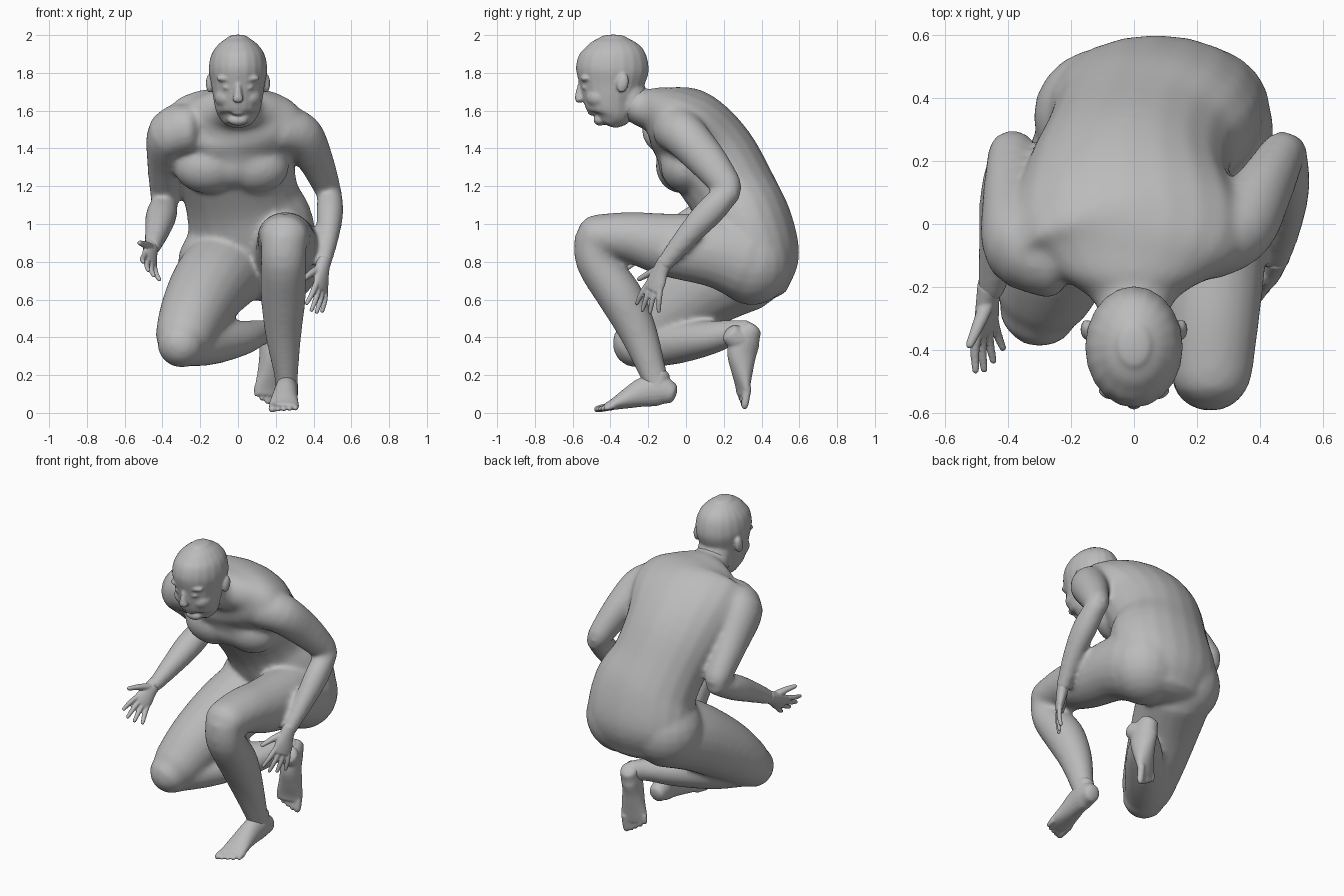
import bpy, bmesh, math
from mathutils import Vector, Matrix

cube = bpy.data.objects.get("Cube")
if cube:
    bpy.data.objects.remove(cube, do_unlink=True)

skin = bpy.data.materials.new("plain grey")
skin.use_nodes = True
GREY = (0.5, 0.5, 0.5, 1)
skin.diffuse_color = GREY
skin.node_tree.nodes["Principled BSDF"].inputs["Base Color"].default_value = GREY
SIDES = 20
STEPS = 4


def spline(a, b, c, d, t):
    """Catmull-Rom blend of four rows."""
    return [0.5 * (2 * q + (r - p) * t + (2 * p - 5 * q + 4 * r - s) * t * t
                   + (3 * q - p - 3 * r + s) * t ** 3)
            for p, q, r, s in zip(a, b, c, d)]


def loft(bm, rows, side=(1, 0, 0), cap=0.5):
    """Closed elliptical tube; each row is x, y, z, half width, half depth."""
    fine = []
    for i in range(len(rows) - 1):
        before, after = rows[max(i - 1, 0)], rows[min(i + 2, len(rows) - 1)]
        fine += [spline(before, rows[i], rows[i + 1], after, k / STEPS) for k in range(STEPS)]
    fine.append(list(rows[-1]))

    # rounded ends
    def end(row, inner):
        out = (Vector(row[:3]) - Vector(inner[:3])).normalized()
        reach = min(row[3:]) * cap
        return [[*(Vector(row[:3]) + out * reach * math.sin(a)),
                 row[3] * math.cos(a), row[4] * math.cos(a)] for a in (0.5, 1.0, 1.4)]
    fine = end(fine[0], fine[1])[::-1] + fine + end(fine[-1], fine[-2])

    rings = []
    for i, row in enumerate(fine):
        tangent = Vector(fine[min(i + 1, len(fine) - 1)][:3]) - Vector(fine[max(i - 1, 0)][:3])
        tangent.normalize()
        u = Vector(side)
        u = (u - tangent * u.dot(tangent)).normalized()
        v = tangent.cross(u)
        ring = []
        for k in range(SIDES):
            a = math.tau * k / SIDES
            ring.append(bm.verts.new(Vector(row[:3]) + u * row[3] * math.cos(a) + v * row[4] * math.sin(a)))
        rings.append(ring)
    for low, high in zip(rings, rings[1:]):
        for k in range(SIDES):
            n = (k + 1) % SIDES
            bm.faces.new((low[k], low[n], high[n], high[k]))
    bm.faces.new(rings[0][::-1])
    bm.faces.new(rings[-1])


def ball(bm, centre, size, tilt=0):
    matrix = Matrix.Translation(centre) @ Matrix.Rotation(tilt, 4, "X") @ Matrix.Diagonal((*size, 1))
    bmesh.ops.create_uvsphere(bm, u_segments=20, v_segments=12, radius=1, matrix=matrix)


def fuse(name, bm, voxel, relax):
    """Merge the overlapping volumes of a part into one smooth skin."""
    bmesh.ops.recalc_face_normals(bm, faces=bm.faces)
    mesh = bpy.data.meshes.new(name)
    bm.to_mesh(mesh)
    bm.free()
    mesh.materials.append(skin)
    obj = bpy.data.objects.new(name, mesh)
    bpy.context.collection.objects.link(obj)
    remesh = obj.modifiers.new("merge", "REMESH")
    remesh.mode = "VOXEL"
    remesh.voxel_size = voxel
    remesh.use_smooth_shade = True
    smooth = obj.modifiers.new("relax", "SMOOTH")
    smooth.factor = 0.5
    smooth.iterations = relax
    mesh.shade_smooth()


# torso, from the seat up to the neck
body = bmesh.new()
loft(body, [(.07, .4, .67, .25, .15), (.07, .385, .8, .34, .22), (.065, .33, .98, .34, .24),
            (.02, .26, 1.14, .305, .235), (-.02, .14, 1.34, .325, .245), (-.02, .015, 1.49, .37, .23),
            (0, -.08, 1.56, .36, .19), (0, -.16, 1.6, .25, .13), (0, -.24, 1.62, .13, .1),
            (0, -.34, 1.68, .1, .1)])
# chest, seat and hips
ball(body, (-.16, -.03, 1.3), (.18, .13, .14), .4)
ball(body, (.09, -.005, 1.3), (.18, .13, .14), .4)
ball(body, (-.035, -.02, 1.31), (.16, .125, .13), .4)
ball(body, (-.09, .34, .79), (.23, .22, .23))
ball(body, (.21, .35, .8), (.225, .215, .23))

# left arm, bent with the hand hanging in front
loft(body, [(.22, -.06, 1.51, .12, .13), (.33, -.01, 1.47, .12, .12), (.41, .11, 1.34, .094, .105),
            (.47, .22, 1.2, .072, .08), (.485, .25, 1.17, .06, .06)])
loft(body, [(.485, .24, 1.18, .062, .062), (.487, .13, 1.07, .072, .078), (.477, .01, .94, .06, .064),
            (.45, -.12, .78, .042, .044)])
# right arm, reaching forward
loft(body, [(-.25, -.11, 1.5, .13, .13), (-.36, -.07, 1.48, .12, .14), (-.385, .08, 1.32, .096, .105),
            (-.385, .215, 1.16, .08, .08), (-.385, .25, 1.12, .068, .06)])
loft(body, [(-.385, .25, 1.12, .065, .065), (-.405, .1, 1.05, .083, .08), (-.425, -.05, .97, .068, .068),
            (-.455, -.22, .87, .043, .043)])
# left leg, knee raised
loft(body, [(.24, .3, .82, .205, .22), (.26, .15, .86, .178, .195), (.26, -.1, .89, .16, .168),
            (.25, -.3, .93, .148, .135), (.245, -.48, .935, .13, .115)], cap=.85)
loft(body, [(.245, -.48, .93, .122, .11), (.24, -.475, .8, .12, .108), (.24, -.35, .62, .12, .12),
            (.24, -.25, .42, .097, .1), (.255, -.17, .2, .064, .072), (.26, -.13, .1, .062, .07)])
# right leg, kneeling
loft(body, [(-.07, .31, .76, .225, .225), (-.15, .13, .67, .21, .21), (-.23, -.07, .53, .185, .185),
            (-.285, -.22, .4, .155, .15), (-.3, -.265, .365, .13, .13)], cap=.95)
loft(body, [(-.28, -.25, .355, .105, .11), (-.15, -.08, .365, .12, .112), (.01, .11, .395, .108, .093),
            (.12, .25, .425, .068, .068), (.18, .33, .43, .056, .062)])
fuse("body", body, .014, 14)

# head with face and ears
head = bmesh.new()
loft(head, [(0, -.41, 1.54, .078, .065), (0, -.395, 1.585, .112, .118), (0, -.4, 1.66, .13, .145),
            (0, -.395, 1.74, .142, .173), (0, -.39, 1.82, .155, .193), (0, -.385, 1.9, .14, .175),
            (0, -.385, 1.955, .1, .128), (0, -.385, 1.985, .058, .075)], cap=.3)
loft(head, [(0, -.27, 1.62, .11, .09), (0, -.33, 1.74, .105, .1)])
loft(head, [(0, -.55, 1.74, .016, .022), (0, -.56, 1.69, .022, .026), (0, -.565, 1.66, .03, .024)],
     cap=.8)
ball(head, (0, -.5, 1.612), (.045, .028, .016))
ball(head, (0, -.494, 1.588), (.038, .026, .014))
ball(head, (0, -.455, 1.55), (.055, .035, .03))
for s in (-1, 1):
    ball(head, (s * .055, -.53, 1.77), (.06, .03, .02))
    ball(head, (s * .052, -.53, 1.722), (.03, .022, .014))
    ball(head, (s * .06, -.455, 1.67), (.065, .075, .06))
    ball(head, (s * .15, -.335, 1.745), (.02, .032, .052), -.2)
fuse("head", head, .007, 8)


def hand(name, wrist, forward, thumbward, curl):
    wrist, f = Vector(wrist), Vector(forward).normalized()
    u = Vector(thumbward)
    u = (u - f * u.dot(f)).normalized()
    palm = Vector(curl)
    palm = (palm - f * palm.dot(f) - u * palm.dot(u)).normalized()
    bm = bmesh.new()

    def at(along, across, lift=0):
        return wrist + f * along + u * across + palm * lift

    loft(bm, [(*at(-.03, 0), .04, .039), (*at(.04, .003), .047, .032), (*at(.1, 0), .058, .026),
              (*at(.14, 0), .054, .02)], u)
    # four fingers fanned out, then the thumb
    for i, length in enumerate((.125, .145, .135, .11)):
        across = .041 - .027 * i
        loft(bm, [(*at(.115, across), .016, .016), (*at(.12 + length * .5, across * 1.45, .006), .015, .015),
                  (*at(.12 + length, across * 1.8, .025), .011, .011)], u, 1)
    loft(bm, [(*at(.03, .025, .01), .025, .023), (*at(.075, .075, .02), .02, .018),
              (*at(.125, .122, .025), .013, .013)], palm, 1)
    fuse(name, bm, .0055, 3)


hand("left_hand", (.45, -.12, .78), (-.1, -.4, -.92), (-.55, -.8, .2), (-1, .5, 0))
hand("right_hand", (-.46, -.22, .87), (-.08, -.85, -.55), (-.55, -.15, .85), (1, 0, .6))


def foot(name, heel, forward, upward, inward):
    heel, f = Vector(heel), Vector(forward).normalized()
    up = Vector(upward)
    up = (up - f * up.dot(f)).normalized()
    inner = f.cross(up)
    inner *= math.copysign(1, inner.dot(Vector(inward)))
    bm = bmesh.new()

    def at(along, lift, across=0):
        return heel + f * along + up * lift + inner * across

    loft(bm, [(*at(.03, .058), .052, .056), (*at(.09, .08), .06, .082), (*at(.17, .08), .062, .08),
              (*at(.26, .056, .004), .07, .056), (*at(.34, .032, .004), .079, .031),
              (*at(.38, .023, .004), .073, .021)], inner)
    # ankle rising into the shin
    loft(bm, [(*at(.09, .05), .055, .06), (*at(.1, .12), .058, .065), (*at(.08, .17), .05, .055)], inner)
    # toes, largest on the inside
    for i, reach in enumerate((.44, .435, .42, .405, .385)):
        across, size = .06 - .03 * i, .022 if i == 0 else .016
        loft(bm, [(*at(.34, .024, across), size, size), (*at(reach - .02, .017, across), size, size * .9),
                  (*at(reach, .014, across), size * .8, size * .7)], inner, .8)
    fuse(name, bm, .007, 4)


foot("left_foot", (.265, -.04, .05), (-.05, -.95, -.1), (0, 0, 1), (-1, 0, 0))
foot("right_foot", (.15, .41, .46), (0, -.25, -1), (.35, -1, 0), (1, 0, 0))
